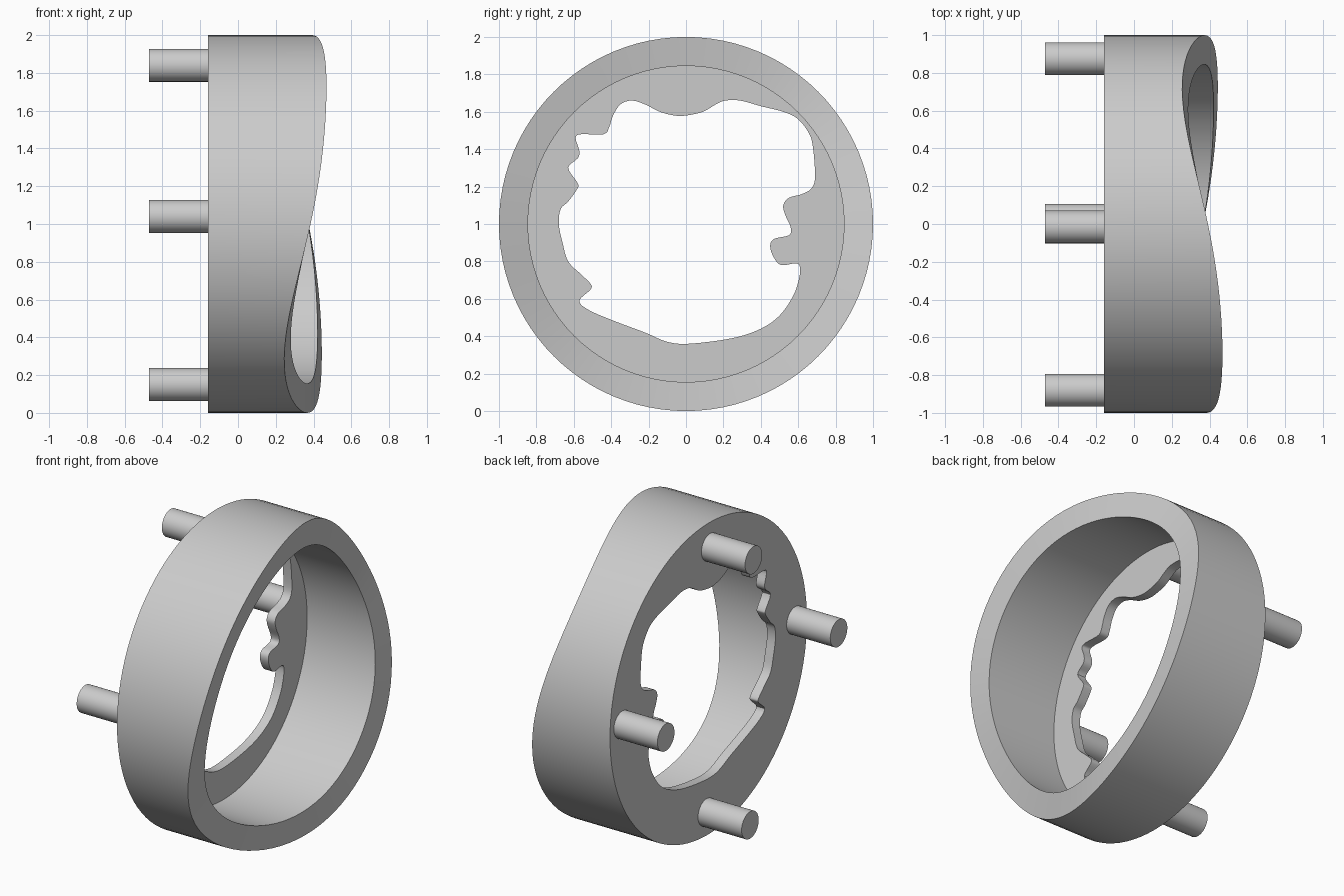
import bpy
import bmesh
import math
from mathutils import Matrix, Vector

if "Cube" in bpy.data.objects:
    bpy.data.objects.remove(bpy.data.objects["Cube"], do_unlink=True)

OUTER, INNER = 1.0, 0.845
BACK, PLATE_FRONT, PIN_TIP = -0.16, -0.10, -0.47
SEGMENTS = 96

# Hole outline in the plate, as (y, z) in hundredths, clockwise from the top
HOLE = [
    (0, 158), (9, 160), (16, 164), (21, 166), (29, 166), (40, 163), (52, 160), (60, 156),
    (66, 148), (68, 140), (69, 125), (67, 119), (62, 116), (55, 114), (52, 110),
    (53, 105), (56, 98), (55, 94), (47, 92), (45, 88), (47, 82), (51, 78), (59, 79),
    (61, 76), (60, 69), (57, 61), (50, 51), (40, 44), (25, 39), (2, 36), (-10, 37),
    (-22, 42), (-38, 48), (-52, 54), (-57, 59), (-51, 65), (-51, 68), (-56, 73),
    (-63, 80), (-66, 90), (-68, 100), (-67, 108), (-63, 112), (-58, 119), (-58, 122),
    (-63, 130), (-58, 135), (-57, 139), (-59, 146), (-56, 148), (-44, 148), (-41, 152),
    (-39, 158), (-35, 164), (-29, 166), (-22, 164), (-14, 160), (-6, 158),
]

# Local x, y, z become world y, z, x, with the ring axis at z = 1
AXIS = Matrix(((0, 0, 1, 0), (1, 0, 0, 0), (0, 1, 0, 1), (0, 0, 0, 1)))

grey = bpy.data.materials.new("plain grey")
grey.use_nodes = True
colour = (0.6, 0.6, 0.6, 1)
grey.diffuse_color = colour
grey.node_tree.nodes["Principled BSDF"].inputs["Base Color"].default_value = colour


def finish(obj):
    """Give an object its colour and smooth shading with sharp edges."""
    obj.data.materials.clear()
    obj.data.materials.append(grey)
    bpy.ops.object.select_all(action="DESELECT")
    obj.select_set(True)
    bpy.context.view_layer.objects.active = obj
    bpy.ops.object.shade_smooth_by_angle(angle=math.radians(35))


def circle(radius):
    steps = [math.tau * i / SEGMENTS for i in range(SEGMENTS)]
    return [Vector((radius * math.cos(a), radius * math.sin(a))) for a in steps]


def smooth_loop(points, steps=4):
    """Closed Catmull-Rom curve through the points."""
    result = []
    n = len(points)
    for i in range(n):
        a, b, c, d = (points[(i + k) % n] for k in (-1, 0, 1, 2))
        for s in range(steps):
            t = s / steps
            result.append(b + ((c - a) * t + (a * 2 - b * 5 + c * 4 - d) * t * t
                               + (b * 3 - a - c * 3 + d) * t ** 3) / 2)
    return result


def rim_height(radius, angle):
    """Saddle-shaped front rim, flatter toward the middle."""
    wave = (0.013 * math.cos(4 * angle) - 0.103 * math.sin(2 * angle)
            + 0.0125 * math.sin(angle) - 0.005 * math.cos(angle))
    return 0.366 + wave * radius ** 2


# Ring wall: a rectangular section swept round the axis with a wavy front
bm = bmesh.new()
sections = []
for i in range(SEGMENTS):
    angle = math.tau * i / SEGMENTS
    section = []
    for radius, front in ((OUTER, False), (OUTER, True), (INNER, True), (INNER, False)):
        x = rim_height(radius, angle) if front else PLATE_FRONT
        section.append(bm.verts.new((radius * math.cos(angle), radius * math.sin(angle), x)))
    sections.append(section)
for i, here in enumerate(sections):
    there = sections[(i + 1) % SEGMENTS]
    for k in range(3):
        bm.faces.new((here[k], there[k], there[k + 1], here[k + 1]))
bm.transform(AXIS)
mesh = bpy.data.meshes.new("ring_wall")
bm.to_mesh(mesh)
bm.free()
ring = bpy.data.objects.new("ring_wall", mesh)
bpy.context.collection.objects.link(ring)
finish(ring)

# Back plate: a filled disc with the irregular hole
outline = bpy.data.curves.new("back_plate", "CURVE")
outline.dimensions = "2D"
outline.fill_mode = "BOTH"
outline.extrude = (PLATE_FRONT - BACK) / 2
hole = smooth_loop([Vector((y / 100, z / 100 - 1)) for y, z in HOLE])
for loop in (circle(OUTER), hole):
    spline = outline.splines.new("POLY")
    spline.points.add(len(loop) - 1)
    for point, co in zip(spline.points, loop):
        point.co = (co.x, co.y, 0, 1)
    spline.use_cyclic_u = True
plate = bpy.data.objects.new("back_plate", outline)
bpy.context.collection.objects.link(plate)
bpy.ops.object.select_all(action="DESELECT")
plate.select_set(True)
bpy.context.view_layer.objects.active = plate
bpy.ops.object.convert(target="MESH")
plate = bpy.context.object
plate.data.transform(AXIS @ Matrix.Translation((0, 0, (BACK + PLATE_FRONT) / 2)))
bm = bmesh.new()
bm.from_mesh(plate.data)
bmesh.ops.remove_doubles(bm, verts=bm.verts, dist=0.0001)
bmesh.ops.recalc_face_normals(bm, faces=bm.faces)
bm.to_mesh(plate.data)
bm.free()
finish(plate)

# Four pegs standing out of the back
PEGS = {"top_peg": (-0.015, 1.84), "bottom_peg": (0.02, 0.15),
        "front_peg": (-0.88, 1.04), "back_peg": (0.875, 1.04)}
for name, (y, z) in PEGS.items():
    bpy.ops.mesh.primitive_cylinder_add(
        vertices=32, radius=0.087, depth=BACK - PIN_TIP,
        location=((BACK + PIN_TIP) / 2, y, z), rotation=(0, math.pi / 2, 0))
    peg = bpy.context.object
    peg.name = name
    finish(peg)
